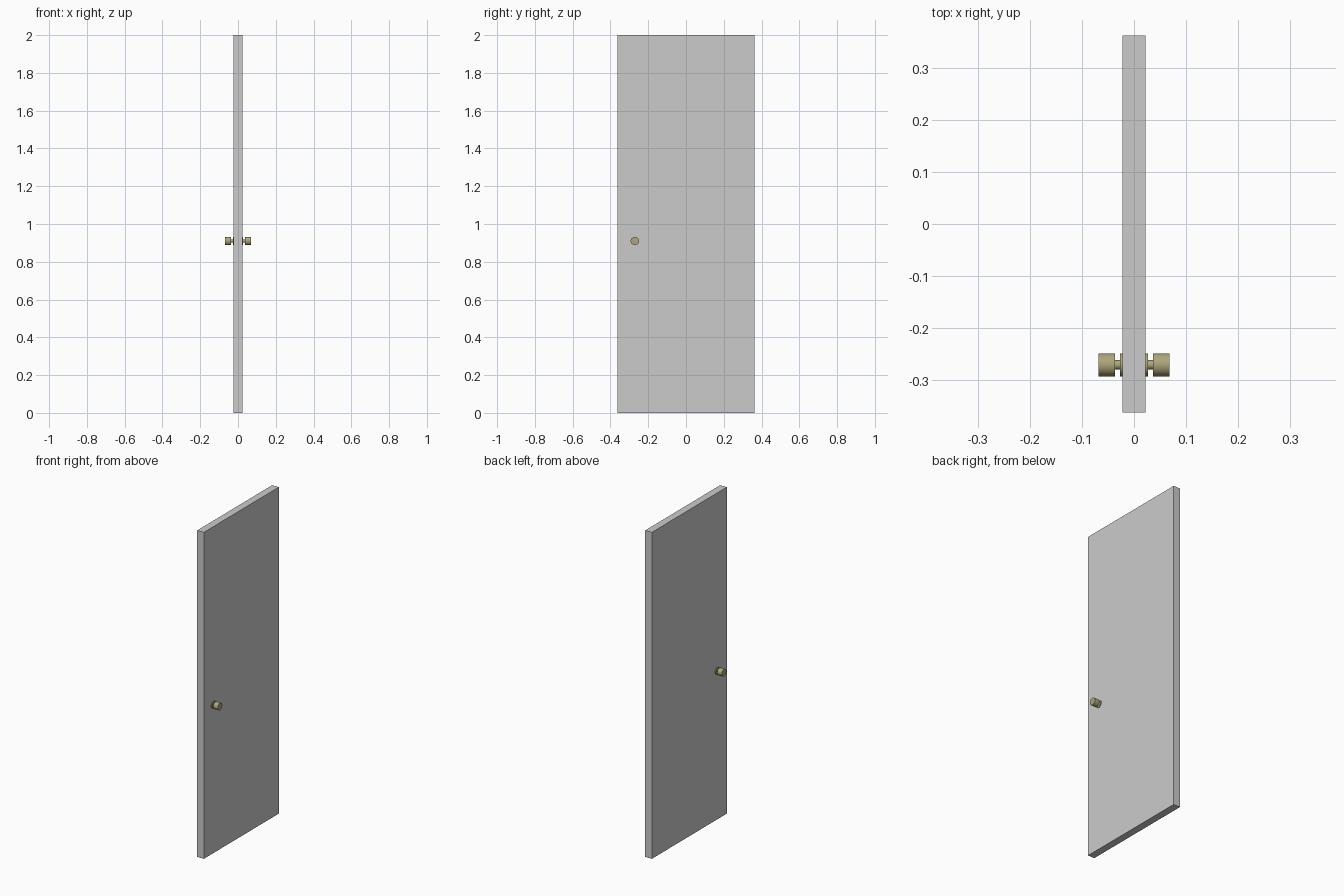
import bpy
import math

if "Cube" in bpy.data.objects:
    bpy.data.objects.remove(bpy.data.objects["Cube"], do_unlink=True)


def make_material(name, color):
    mat = bpy.data.materials.new(name)
    mat.use_nodes = True
    mat.diffuse_color = color
    mat.node_tree.nodes["Principled BSDF"].inputs["Base Color"].default_value = color
    return mat


grey = make_material("door grey", (0.6, 0.6, 0.6, 1))
brass = make_material("dull brass", (0.42, 0.38, 0.2, 1))

THICKNESS, WIDTH, HEIGHT = 0.045, 0.725, 2.0
KNOB_Y, KNOB_Z = -0.271, 0.91

# Door slab
bpy.ops.mesh.primitive_cube_add(size=1, location=(0, 0, HEIGHT / 2))
door = bpy.context.object
door.name = "door_panel"
door.scale = (THICKNESS, WIDTH, HEIGHT)
bpy.ops.object.transform_apply(location=False, rotation=False, scale=True)
door.data.materials.append(grey)


# Cylinder along x between two distances from the middle of the door
def knob_part(name, side, inner, outer, radius):
    bpy.ops.mesh.primitive_cylinder_add(
        vertices=32, radius=radius, depth=outer - inner,
        location=(side * (inner + outer) / 2, KNOB_Y, KNOB_Z),
        rotation=(0, math.pi / 2, 0))
    part = bpy.context.object
    part.name = name
    part.data.materials.append(brass)
    bpy.ops.object.shade_smooth_by_angle(angle=math.radians(30))


# Matching knob on both faces: rose plate, stem and grip
for label, side in (("left", 1), ("right", -1)):
    knob_part(label + "_rose", side, 0.02, 0.027, 0.022)
    knob_part(label + "_stem", side, 0.025, 0.04, 0.009)
    knob_part(label + "_grip", side, 0.037, 0.068, 0.022)
